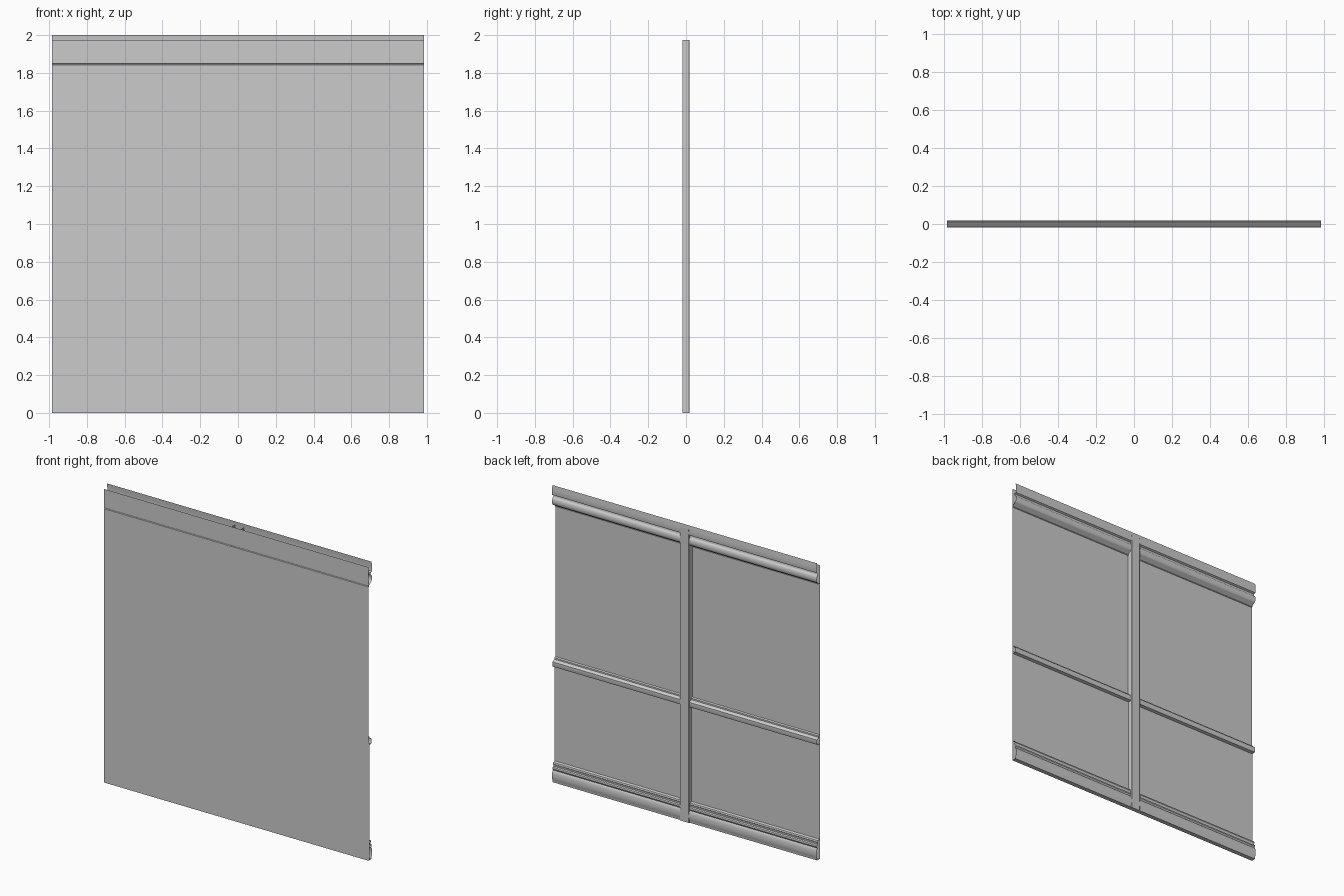
import bpy, bmesh
from math import cos, sin, pi, radians

if "Cube" in bpy.data.objects:
    bpy.data.objects.remove(bpy.data.objects["Cube"])

W = 0.985   # half width
F = -0.018  # front plane
B = 0.018   # rear plane


def strip(name, pts, sweep):
    """Sweep an open profile of 3D points along a vector: folded sheet metal."""
    bm = bmesh.new()
    a = [bm.verts.new(p) for p in pts]
    b = [bm.verts.new([c + s for c, s in zip(p, sweep)]) for p in pts]
    for i in range(len(pts) - 1):
        bm.faces.new((a[i], a[i + 1], b[i + 1], b[i]))
    me = bpy.data.meshes.new(name)
    bm.to_mesh(me)
    bm.free()
    ob = bpy.data.objects.new(name, me)
    bpy.context.collection.objects.link(ob)
    bpy.ops.object.select_all(action='DESELECT')
    ob.select_set(True)
    bpy.context.view_layer.objects.active = ob
    bpy.ops.object.shade_smooth_by_angle(angle=radians(35))
    return ob


def rail(name, yz):
    return strip(name, [(-W, y, z) for y, z in yz], (2 * W, 0, 0))


def arc(cy, cz, ry, rz, a0, a1, n=8):
    return [(cy + ry * cos(radians(a0 + (a1 - a0) * i / n)),
             cz + rz * sin(radians(a0 + (a1 - a0) * i / n))) for i in range(n + 1)]


# Front skin with the shallow groove below the top band
rail("front_skin", [(F, 0), (F, 1.842), (F + .004, 1.844), (F + .004, 1.847),
                    (F, 1.849), (F, 1.975)])

# Backing sheet behind the lower section
rail("lower_backing_sheet", [(-.011, 0.0), (-.011, 0.79)])

# Top rail: raised rear flange, a groove, then a rounded bead back to the skin
rail("top_rail", [(.014, 2.0), (.017, 1.97), (B, 1.945), (.016, 1.935), (.004, 1.929),
                  (.004, 1.919)] + arc(.004, 1.890, .013, .026, 80, -70) +
     [(-.006, 1.858), (F + .001, 1.847)])

# Middle rail: thin lip and a raised band
rail("middle_rail", [(-.016, .835), (-.007, .83), (-.007, .82), (.007, .815), (.013, .81),
                     (.014, .785), (.010, .777), (-.011, .773)])

# Bottom rail: ribbed upper edge and a rounded foot
rail("bottom_rail", [(-.011, .135), (.004, .13), (.007, .12), (.004, .115), (.004, .105),
                     (.011, .10), (.013, .09), (.008, .08)] +
     arc(.008, .045, .010, .035, 80, -60) + [(.012, 0), (F, 0)])

# Centre stile: channel open to the front skin
S = .034
strip("centre_stile", [(-S, F, 0), (-S, B - .002, 0), (-S + .002, B, 0),
                       (S - .002, B, 0), (S, B - .002, 0), (S, F, 0)], (0, 0, 1.975))
